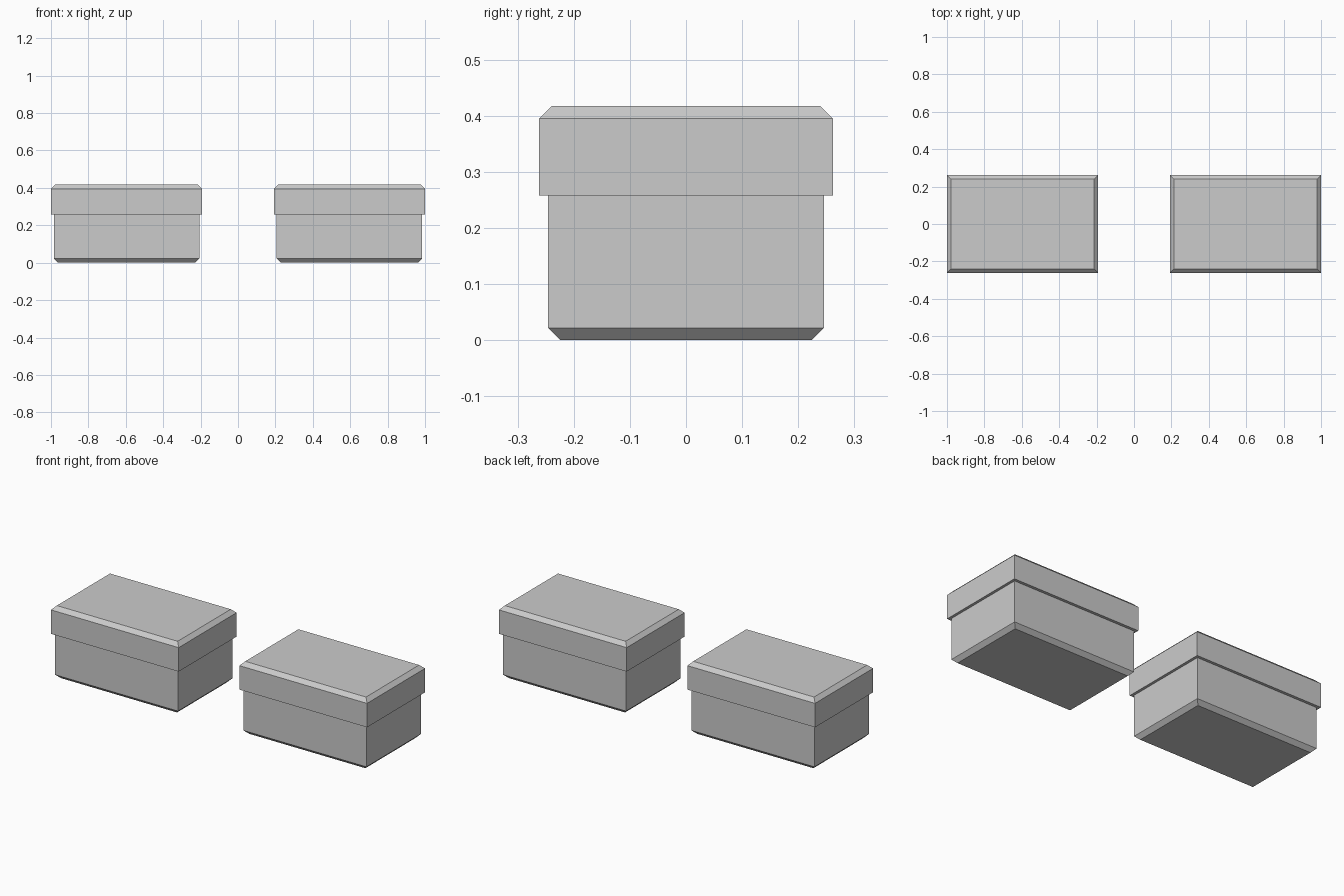
import bpy, bmesh
from mathutils import Matrix, Vector

if "Cube" in bpy.data.objects:
    bpy.data.objects.remove(bpy.data.objects["Cube"])

CHAMFER = 0.022


def chamfered_box(name, x, half_x, half_y, z0, z1, side):
    """Box from z0 to z1 whose top (side=1) or bottom (side=-1) rim is chamfered."""
    lo = z0 + (CHAMFER if side < 0 else 0)
    hi = z1 - (CHAMFER if side > 0 else 0)
    bm = bmesh.new()
    size = Matrix.Diagonal((2 * half_x, 2 * half_y, hi - lo, 1))
    bmesh.ops.create_cube(bm, size=1, matrix=Matrix.Translation((0, 0, (lo + hi) / 2)) @ size)
    bm.normal_update()
    cap = next(f for f in bm.faces if f.normal.z * side > 0.9)
    bmesh.ops.inset_region(bm, faces=[cap], thickness=CHAMFER, use_even_offset=True)
    bmesh.ops.translate(bm, verts=cap.verts[:], vec=Vector((0, 0, side * CHAMFER)))
    bmesh.ops.recalc_face_normals(bm, faces=bm.faces[:])
    mesh = bpy.data.meshes.new(name)
    bm.to_mesh(mesh)
    bm.free()
    obj = bpy.data.objects.new(name, mesh)
    obj.location.x = x
    bpy.context.collection.objects.link(obj)
    return obj


# Two identical lidded boxes, side by side
for label, x in (("left", -0.596), ("right", 0.596)):
    # Body with chamfered base
    chamfered_box(label + "_box_body", x, 0.389, 0.246, 0, 0.258, -1)
    # Overhanging lid with chamfered top
    chamfered_box(label + "_box_lid", x, 0.404, 0.262, 0.258, 0.417, 1)
